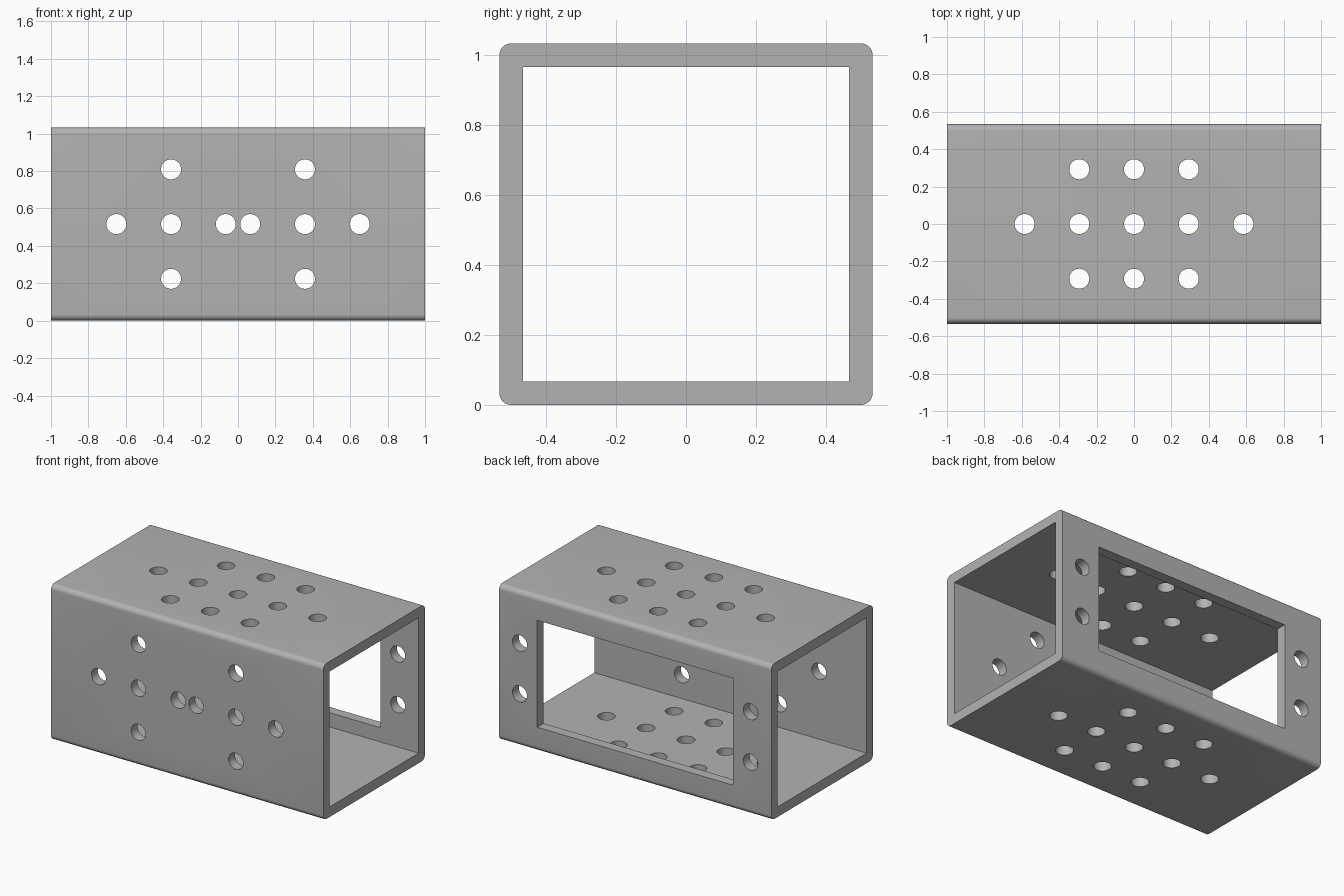
import bpy, bmesh, math
from mathutils import Matrix, Vector

if "Cube" in bpy.data.objects:
    bpy.data.objects.remove(bpy.data.objects["Cube"], do_unlink=True)

LENGTH, WIDTH, HEIGHT = 2.0, 1.067, 1.033
WALL, CORNER = 0.067, 0.034
HOLE_R, PITCH = 0.0535, 0.2925
MID_Z = HEIGHT / 2

steel = bpy.data.materials.new("grey metal")
steel.use_nodes = True
grey = (0.45, 0.45, 0.45, 1)
steel.diffuse_color = grey
steel.node_tree.nodes["Principled BSDF"].inputs["Base Color"].default_value = grey


def add_box(bm, size, centre):
    matrix = Matrix.Translation(centre) @ Matrix.Diagonal((*size, 1))
    return bmesh.ops.create_cube(bm, size=1, matrix=matrix)["verts"]


def add_hole(bm, centre, axis):
    turn = Vector((0, 0, 1)).rotation_difference(Vector(axis)).to_matrix().to_4x4()
    bmesh.ops.create_cone(bm, cap_ends=True, segments=48, radius1=HOLE_R, radius2=HOLE_R,
                          depth=WALL * 3, matrix=Matrix.Translation(centre) @ turn)


def make_object(name, bm):
    mesh = bpy.data.meshes.new(name)
    bm.to_mesh(mesh)
    bm.free()
    obj = bpy.data.objects.new(name, mesh)
    bpy.context.collection.objects.link(obj)
    mesh.materials.append(steel)
    return obj


# Solid bar with its four long edges rounded
bm = bmesh.new()
add_box(bm, (LENGTH, WIDTH, HEIGHT), (0, 0, MID_Z))
long_edges = [e for e in bm.edges if abs(e.verts[0].co.x - e.verts[1].co.x) > 1]
bmesh.ops.bevel(bm, geom=long_edges, offset=CORNER, segments=8, profile=0.5, affect='EDGES')
tube = make_object("square_tube", bm)

# Bore through the length
bm = bmesh.new()
add_box(bm, (LENGTH * 1.2, WIDTH - 2 * WALL, HEIGHT - 2 * WALL), (0, 0, MID_Z))
bore = make_object("bore_cutter", bm)

# Bolt holes and back window
bm = bmesh.new()
wall_y = WIDTH / 2 - WALL / 2
for z in (WALL / 2, HEIGHT - WALL / 2):
    for i in range(-2, 3):
        for j in (-1, 0, 1):
            if abs(i) < 2 or j == 0:
                add_hole(bm, (i * PITCH, j * PITCH, z), (0, 0, 1))
for side in (-1, 1):
    for dx, dz in ((0, 0), (1, 0), (-1, 0), (0, 1), (0, -1)):
        add_hole(bm, (side * 0.358 + dx * PITCH, -wall_y, MID_Z + dz * PITCH), (0, 1, 0))
    for dz in (-0.168, 0.168):
        add_hole(bm, (side * 0.848, wall_y, MID_Z + dz), (0, 1, 0))
add_box(bm, (1.44, WALL * 3, 0.71), (0, wall_y, MID_Z))
holes = make_object("hole_cutter", bm)

# Cut the tube, then discard the cutters
bpy.context.view_layer.objects.active = tube
for cutter in (bore, holes):
    mod = tube.modifiers.new("cut", 'BOOLEAN')
    mod.operation = 'DIFFERENCE'
    mod.solver = 'EXACT'
    mod.object = cutter
    bpy.ops.object.modifier_apply(modifier=mod.name)
    bpy.data.objects.remove(cutter, do_unlink=True)

bpy.ops.object.select_all(action='DESELECT')
tube.select_set(True)
bpy.ops.object.shade_smooth_by_angle(angle=math.radians(30))
